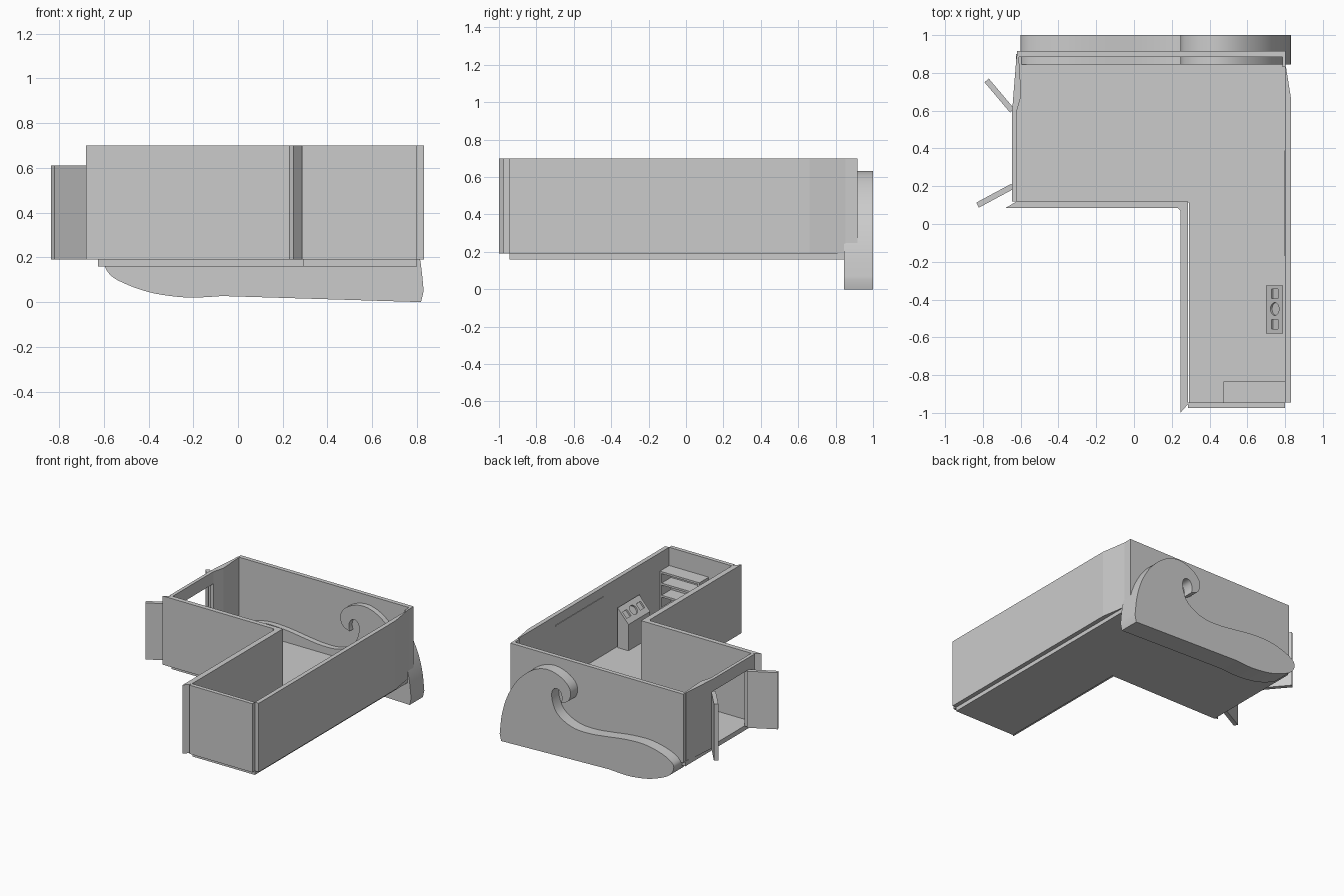
import bpy, bmesh, math
from mathutils import Vector

if "Cube" in bpy.data.objects:
    bpy.data.objects.remove(bpy.data.objects["Cube"])


def prism(name, pts, lo, hi, axis='z'):
    """Extrude a closed outline: axis z uses (x,y) points, axis y uses (x,z)."""
    def place(p, h):
        return Vector((p[0], p[1], h)) if axis == 'z' else Vector((p[0], h, p[1]))
    bm = bmesh.new()
    face = bm.faces.new([bm.verts.new(place(p, lo)) for p in pts])
    ext = bmesh.ops.extrude_face_region(bm, geom=[face])
    moved = [g for g in ext['geom'] if isinstance(g, bmesh.types.BMVert)]
    bmesh.ops.translate(bm, verts=moved, vec=place((0, 0), hi - lo))
    bmesh.ops.recalc_face_normals(bm, faces=bm.faces[:])
    me = bpy.data.meshes.new(name)
    bm.to_mesh(me)
    bm.free()
    ob = bpy.data.objects.new(name, me)
    bpy.context.collection.objects.link(ob)
    return ob


def box(name, x0, x1, y0, y1, z0, z1):
    return prism(name, [(x0, y0), (x1, y0), (x1, y1), (x0, y1)], z0, z1)


def plank(name, a, b, t, z0, z1):
    a, b = Vector(a), Vector(b)
    d = (b - a).normalized()
    n = Vector((-d.y, d.x)) * t / 2
    return prism(name, [a - n, b - n, b + n, a + n], z0, z1)


def spline(pts, steps=5):
    """Smooth open curve through the points."""
    p = [Vector(q) for q in pts]
    p = [p[0]] + p + [p[-1]]
    out = []
    for i in range(1, len(p) - 2):
        a, b, c, d = p[i - 1:i + 3]
        for s in range(steps):
            t = s / steps
            out.append(0.5 * (2 * b + (c - a) * t + (2 * a - 5 * b + 4 * c - d) * t * t
                              + (3 * b - a - 3 * c + d) * t ** 3))
    return out + [p[-1]]


Z0, Z1 = 0.19, 0.70

# L-shaped floor
prism("floor", [(0.29, -0.945), (0.80, -0.945), (0.80, 0.90), (-0.625, 0.90),
                (-0.625, 0.115), (0.29, 0.115)], 0.16, 0.195)

# Outer walls
prism("right_wall", [(0.80, -0.945), (0.832, -0.945), (0.832, 0.66),
                     (0.80, 0.86), (0.80, 0.86 - 0.03)], Z0, Z1)
box("back_wall", -0.62, 0.80, 0.885, 0.917, Z0, Z1)
box("back_right_corner", 0.785, 0.801, 0.83, 0.917, Z0, Z1)
prism("inner_corner_walls", [(-0.68, 0.085), (0.23, 0.085), (0.245, 0.072), (0.245, -1.0),
                             (0.285, -0.955), (0.285, 0.12), (-0.62, 0.12)], Z0, Z1)
box("front_end_wall", 0.285, 0.80, -0.975, -0.945, Z0, Z1)

# Left wall with doorway and lintel
prism("left_wall_back", [(-0.645, 0.60), (-0.62, 0.60), (-0.597, 0.68),
                         (-0.61, 0.89), (-0.622, 0.89)], Z0, Z1)
box("left_wall_front", -0.645, -0.62, 0.118, 0.20, Z0, Z1)
box("door_lintel", -0.645, -0.62, 0.19, 0.61, 0.61, Z1)
plank("door_front", (-0.642, 0.20), (-0.828, 0.10), 0.03, Z0, 0.61)
plank("door_back", (-0.645, 0.60), (-0.78, 0.76), 0.03, Z0, 0.61)

# Wave-shaped decoration passing through the back wall
crest = spline([(0.83, 0.05), (0.812, 0.20), (0.77, 0.34), (0.70, 0.465), (0.61, 0.56),
                (0.52, 0.615), (0.43, 0.632), (0.34, 0.61), (0.27, 0.56), (0.247, 0.50),
                (0.27, 0.44), (0.325, 0.415)])
trough = spline([(0.325, 0.415), (0.318, 0.455), (0.335, 0.50), (0.375, 0.51), (0.402, 0.47),
                 (0.395, 0.40), (0.36, 0.33), (0.29, 0.28), (0.20, 0.252), (0.08, 0.25),
                 (-0.05, 0.265), (-0.20, 0.285), (-0.35, 0.29), (-0.48, 0.265),
                 (-0.57, 0.225), (-0.60, 0.18), (-0.57, 0.12), (-0.50, 0.08),
                 (-0.40, 0.045), (-0.30, 0.027), (-0.20, 0.02), (-0.07, 0.027)])
wave = prism("wave_decoration", crest + trough[1:] + [Vector((0.818, 0.0))], 0.845, 1.0, 'y')
bpy.context.view_layer.objects.active = wave
wave.select_set(True)
bpy.ops.object.shade_smooth_by_angle(angle=math.radians(35))
wave.select_set(False)

# Control console with sloped top and recessed panels
console = prism("console", [(0.70, 0.19), (0.79, 0.19), (0.79, 0.49), (0.70, 0.39)],
                -0.58, -0.325, 'y')
tilt = -math.atan2(0.10, 0.09)
for i, (y, sides, r) in enumerate([(-0.37, 4, 0.036), (-0.45, 24, 0.034), (-0.53, 4, 0.036)]):
    a0 = math.pi / 4 if sides == 4 else 0
    ring = [(r * math.cos(a0 + k * math.tau / sides), r * math.sin(a0 + k * math.tau / sides))
            for k in range(sides)]
    cutter = prism(f"console_cutter_{i}", ring, -0.012, 0.03)
    cutter.location = (0.745, y, 0.44)
    cutter.rotation_euler = (0, tilt, 0)
    cutter.hide_render = True
    cutter.display_type = 'WIRE'
    mod = console.modifiers.new("recess", 'BOOLEAN')
    mod.object = cutter
    mod.solver = 'EXACT'

# Open shelf unit at the far end
for x in (0.475, 0.785):
    box("shelf_side", x, x + 0.014, -0.945, -0.835, Z0, 0.565)
for z in (0.21, 0.30, 0.39, 0.48, 0.565):
    box("shelf_board", 0.475, 0.799, -0.945, -0.835, z - 0.015, z)

# Thin rail on the inside of the right wall
box("wall_rail", 0.796, 0.805, -0.17, 0.39, 0.622, 0.63)
